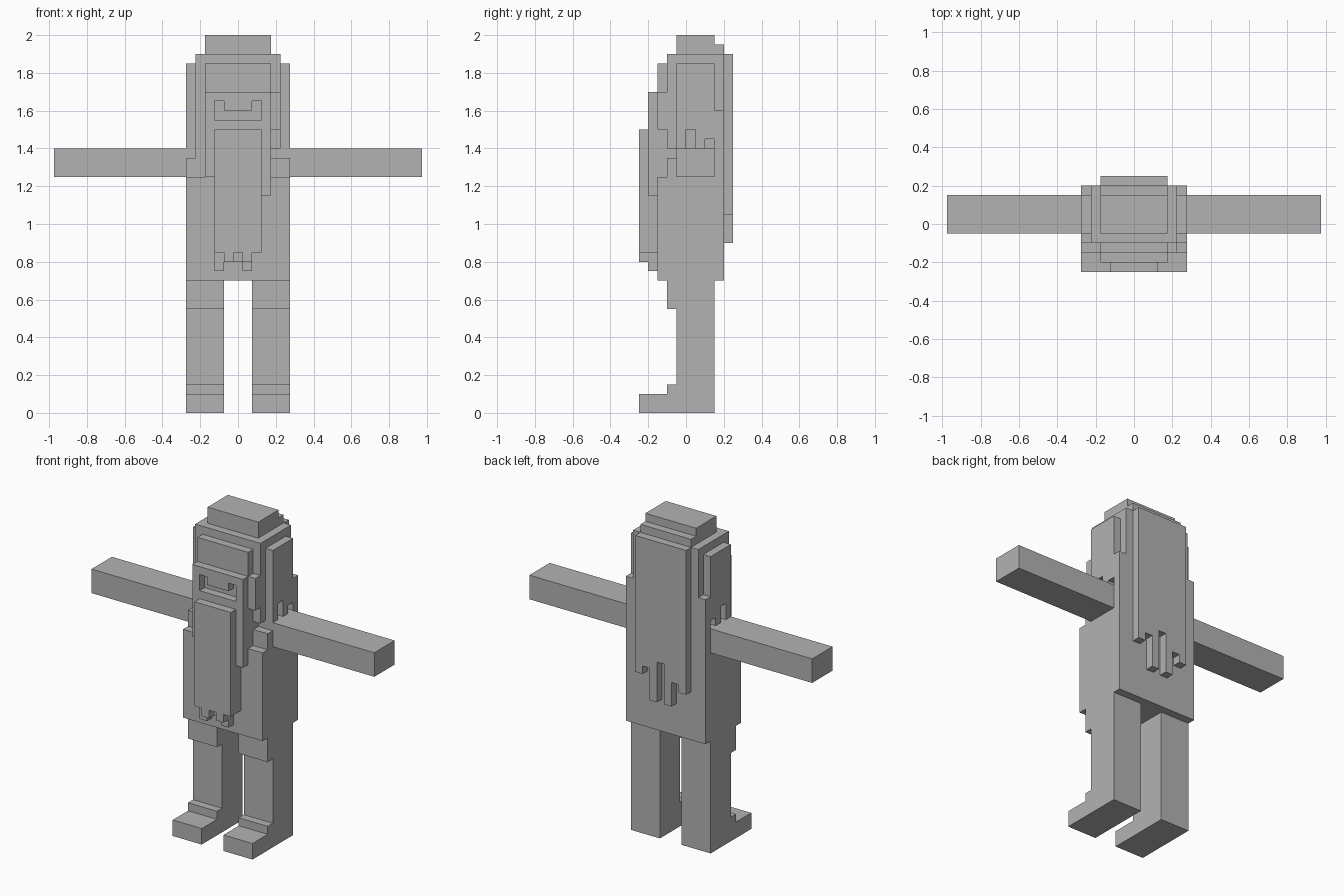
import bpy, bmesh, math
from mathutils import Vector

if "Cube" in bpy.data.objects:
    bpy.data.objects.remove(bpy.data.objects["Cube"])

U = 0.05                       # block size
ORIGIN = Vector((-0.975, -0.25, 0.0))

mat = bpy.data.materials.new("plain_grey")
mat.diffuse_color = (0.45, 0.45, 0.45, 1)
mat.use_nodes = True
mat.node_tree.nodes["Principled BSDF"].inputs["Base Color"].default_value = mat.diffuse_color

cells = {}                     # filled block -> part name


def box(part, x0, x1, y0, y1, z0, z1):
    """Fill a box of blocks for a part."""
    lo = [round((v - o) / U) for v, o in zip((x0, y0, z0), ORIGIN)]
    hi = [round((v - o) / U) for v, o in zip((x1, y1, z1), ORIGIN)]
    for i in range(lo[0], hi[0]):
        for j in range(lo[1], hi[1]):
            for k in range(lo[2], hi[2]):
                cells.setdefault((i, j, k), part)


def pair(part, x0, x1, *yz):
    """Mirrored boxes on both sides."""
    box("right_" + part, x0, x1, *yz)
    box("left_" + part, -x1, -x0, *yz)


# Legs with knees and feet
pair("leg", .075, .275, -.05, .15, .1, .7)
pair("knee", .075, .275, -.10, -.05, .55, .7)
pair("foot", .075, .275, -.25, .15, 0, .1)
pair("foot", .075, .275, -.10, -.05, .1, .15)

# Arms
pair("arm", .275, .975, -.05, .15, 1.25, 1.4)

# Torso, stepped up to the shoulders
box("torso", -.275, .275, -.15, .20, .7, 1.25)
box("torso", -.275, .275, -.10, .20, 1.25, 1.35)
box("torso", -.275, .275, -.05, .20, 1.35, 1.4)

# Head, neck and forehead
box("head", -.225, .225, -.10, .20, 1.4, 1.9)
box("neck", -.225, .175, -.10, -.05, 1.35, 1.4)
box("forehead", -.175, .175, -.15, -.10, 1.25, 1.85)
box("sideburn", .175, .225, -.15, -.10, 1.5, 1.7)

# Face plate with a recessed upturned slot
box("face", -.175, .175, -.20, -.15, 1.65, 1.7)
box("face", -.175, -.125, -.20, -.15, 1.25, 1.65)
box("face", .125, .175, -.20, -.15, 1.15, 1.65)
box("face", -.075, .075, -.20, -.15, 1.6, 1.65)
box("face", -.125, .125, -.20, -.15, 1.5, 1.55)

# Beard in two layers with ragged ends
box("beard_back", -.125, .125, -.20, -.15, .85, 1.5)
box("beard_back", -.125, -.075, -.20, -.15, .75, .85)
box("beard_back", -.075, .025, -.20, -.15, .8, .85)
box("beard_back", .025, .075, -.20, -.15, .75, .85)
box("beard_front", -.125, .125, -.25, -.20, .85, 1.5)
box("beard_front", -.075, -.025, -.25, -.20, .8, .85)
box("beard_front", .025, .075, -.25, -.20, .8, .85)

# Side hair: strips across the depth with ragged ends
for n, bottom in enumerate((1.4, 1.5, 1.4, 1.45)):
    y = -.05 + n * U
    pair("side_hair", .225, .275, y, y + U, bottom, 1.85)
pair("side_hair", .225, .275, .15, .20, 1.4, 1.6)

# Back hair: hanging strips of different length
for n, bottom in enumerate((1.0, 1.05, .9, 1.15, .9, 1.1, 1.05)):
    x = -.175 + n * U
    box("back_hair", x, x + U, .20, .25, bottom, 1.9)

# Top of the hair
box("top_hair", -.175, .175, -.05, .15, 1.9, 2.0)
box("top_hair", -.175, .175, .15, .20, 1.9, 1.95)

# Skin each part with only its exposed faces
for part in sorted(set(cells.values())):
    bm = bmesh.new()
    for cell in [c for c, p in cells.items() if p == part]:
        for axis in range(3):
            for side in (0, 1):
                near = list(cell)
                near[axis] += 2 * side - 1
                if tuple(near) in cells:
                    continue
                a, b = (axis + 1) % 3, (axis + 2) % 3
                quad = []
                for da, db in ((0, 0), (1, 0), (1, 1), (0, 1)):
                    p = Vector(cell)
                    p[axis] += side
                    p[a] += da
                    p[b] += db
                    quad.append(bm.verts.new(p * U + ORIGIN))
                bm.faces.new(quad if side else quad[::-1])
    bmesh.ops.remove_doubles(bm, verts=bm.verts, dist=0.001)
    bmesh.ops.dissolve_limit(bm, angle_limit=math.radians(1),
                             verts=bm.verts, edges=bm.edges)
    mesh = bpy.data.meshes.new(part)
    bm.to_mesh(mesh)
    bm.free()
    mesh.materials.append(mat)
    bpy.context.collection.objects.link(bpy.data.objects.new(part, mesh))
